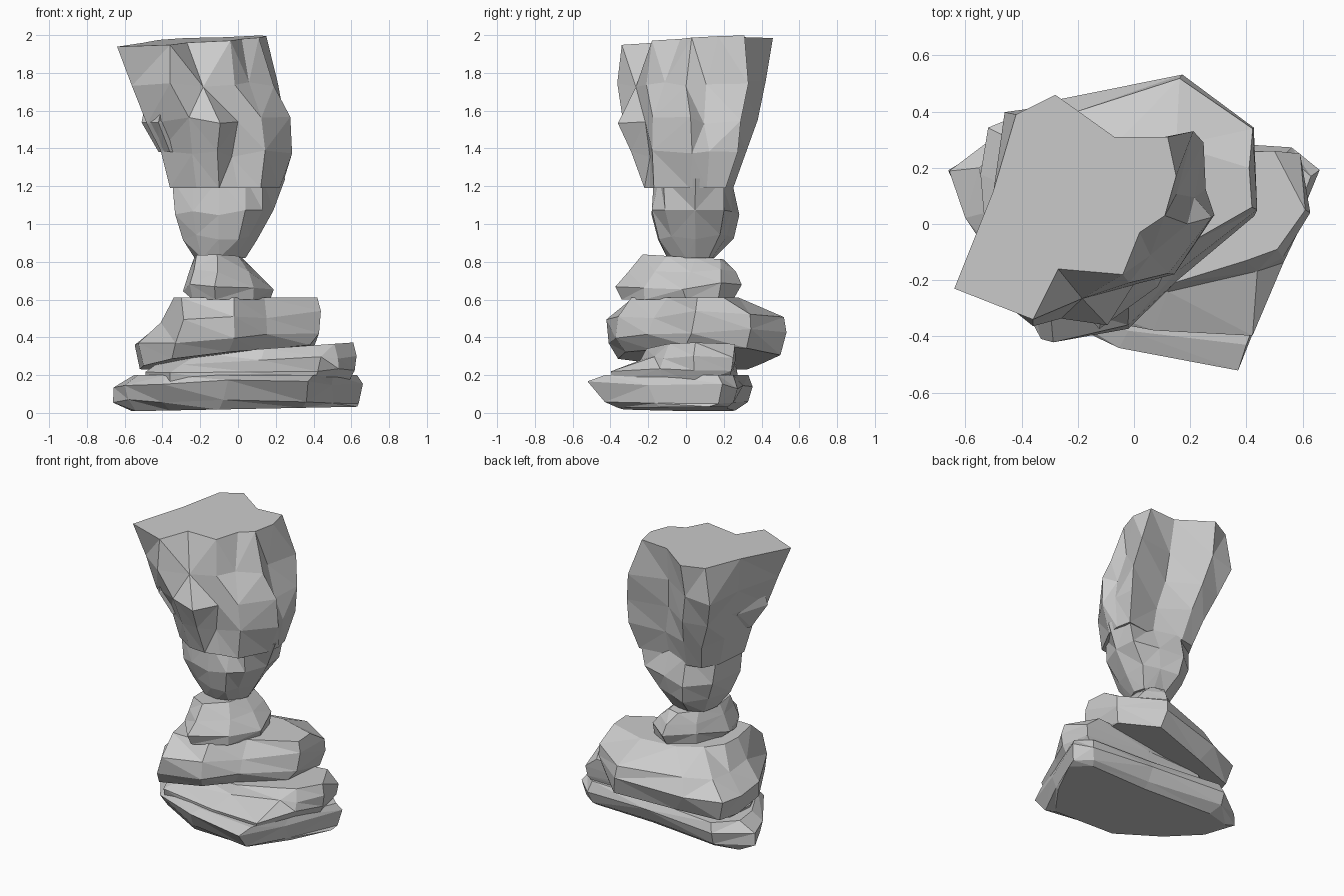
import bpy, bmesh, random

random.seed(4)


def rock(name, levels, jitter=0.012):
    """Loft faceted stone; each level is (z, tilt_x, tilt_y, outline)."""
    bm = bmesh.new()
    rings = []
    for i, (z, tx, ty, pts) in enumerate(levels):
        j = 0 if i in (0, len(levels) - 1) else jitter
        rings.append([bm.verts.new((
            x + random.uniform(-j, j) * 0.5,
            y + random.uniform(-j, j) * 0.5,
            min(2, max(0, z + tx * x + ty * y + random.uniform(-j, j) * 2))))
            for x, y in pts])
    n = len(rings[0])
    for a, b in zip(rings, rings[1:]):
        for k in range(n):
            m = (k + 1) % n
            bm.faces.new((a[k], a[m], b[m], b[k]))
    bm.faces.new(rings[0][::-1])
    bm.faces.new(rings[-1])
    bmesh.ops.triangulate(bm, faces=bm.faces[:])
    bmesh.ops.recalc_face_normals(bm, faces=bm.faces[:])
    me = bpy.data.meshes.new(name)
    bm.to_mesh(me)
    bm.free()
    ob = bpy.data.objects.new(name, me)
    bpy.context.collection.objects.link(ob)
    return ob


# Broad bottom slab
rock("base_slab", [
    (0.02, 0.02, 0, [(-.54, .04), (-.36, -.15), (-.1, -.33), (.34, -.36), (.5, -.14),
                     (.63, .12), (.52, .22), (.1, .22), (-.4, .26), (-.56, .22)]),
    (0.06, 0, 0, [(-.58, .02), (-.4, -.2), (-.08, -.38), (.36, -.43), (.5, -.16),
                  (.64, .17), (.54, .25), (.1, .26), (-.44, .33), (-.66, .19)]),
    (0.15, 0, -.04, [(-.6, .02), (-.4, -.28), (-.05, -.44), (.37, -.52), (.5, -.2),
                     (.66, .19), (.56, .27), (.1, .3), (-.44, .35), (-.66, .19)]),
    (0.2, 0, 0, [(-.53, .04), (-.38, -.24), (-.02, -.38), (.4, -.43), (.5, -.16),
                 (.63, .17), (.54, .25), (.1, .27), (-.42, .33), (-.55, .2)]),
], 0.006)

# Stepped slab above it, sloping down to the front
rock("stepped_slab", [
    (.15, 0, 0, [(-.48, 0), (-.36, -.28), (.05, -.37), (.4, -.38), (.5, -.12),
                 (.58, .05), (.52, .22), (.1, .24), (-.3, .27), (-.46, .18)]),
    (.22, .02, 0, [(-.49, 0), (-.36, -.3), (.07, -.38), (.42, -.4), (.53, -.14),
                   (.62, .04), (.58, .24), (.1, .25), (-.3, .27), (-.47, .2)]),
    (.27, .05, 0, [(-.44, 0), (-.3, -.25), (.12, -.24), (.44, -.17), (.53, -.12),
                   (.63, .04), (.59, .25), (.1, .26), (-.3, .26), (-.44, .18)]),
    (.33, .07, 0, [(-.35, .02), (-.2, -.18), (.14, -.21), (.4, -.13), (.51, -.09),
                   (.61, .05), (.5, .26), (.1, .25), (-.25, .23), (-.35, .16)]),
], 0.005)

# Thick ledge with a lobe at the back right
rock("ledge_rock", [
    (.31, .13, -.06, [(-.5, -.08), (-.35, -.36), (-.05, -.32), (.1, -.18), (.38, 0),
                      (.4, .32), (.2, .5), (-.2, .4), (-.48, .32), (-.52, .18)]),
    (.4, .08, 0, [(-.53, -.04), (-.33, -.41), (-.02, -.37), (.15, -.2), (.43, .03),
                  (.43, .34), (.17, .53), (-.28, .44), (-.52, .34), (-.55, .18)]),
    (.5, .06, 0, [(-.41, -.08), (-.29, -.42), (-.02, -.36), (.15, -.17), (.44, .05),
                  (.42, .34), (.16, .52), (-.24, .39), (-.4, .28), (-.42, .12)]),
    (.61, 0, 0, [(-.34, -.08), (-.3, -.28), (-.02, -.29), (.14, -.1), (.42, .06),
                 (.41, .2), (.15, .28), (-.1, .25), (-.25, .16), (-.33, .05)]),
], 0.007)

# Small neck stone
rock("neck_rock", [
    (.6, 0, 0, [(-.24, -.02), (-.24, -.2), (-.12, -.34), (.08, -.22), (.17, 0),
                (.12, .17), (-.03, .25), (-.18, .14)]),
    (.67, 0, .05, [(-.29, -.06), (-.26, -.21), (-.12, -.37), (.08, -.22), (.19, -.02),
                   (.12, .18), (-.03, .29), (-.19, .15)]),
    (.74, 0, 0, [(-.25, -.05), (-.23, -.2), (-.11, -.3), (.06, -.17), (.1, .02),
                 (.07, .18), (-.04, .26), (-.18, .14)]),
    (.825, 0, -.06, [(-.23, -.04), (-.22, -.17), (-.11, -.23), (0, -.1), (.02, .05),
                     (0, .18), (-.08, .2), (-.17, .1)]),
])

# Rounded foot of the tall boulder
rock("boulder_foot", [
    (.82, 0, 0, [(-.23, -.01), (-.19, -.08), (-.1, -.1), (-.02, -.07), (.02, 0),
                 (.04, .05), (.02, .12), (-.04, .14), (-.12, .15), (-.21, .1)]),
    (.93, 0, 0, [(-.29, -.07), (-.22, -.12), (-.1, -.15), (.0, -.14), (.06, -.08),
                 (.1, .05), (.08, .18), (-.03, .22), (-.15, .25), (-.27, .14)]),
    (1.06, 0, 0, [(-.33, -.12), (-.24, -.16), (-.1, -.18), (.04, -.18), (.13, -.11),
                  (.19, .05), (.17, .2), (0, .24), (-.17, .28), (-.31, .16)]),
    (1.24, 0, 0, [(-.35, -.12), (-.24, -.16), (-.1, -.17), (.04, -.14), (.13, -.12),
                  (.25, .05), (.21, .2), (0, .18), (-.17, .24), (-.33, .14)]),
], 0.007)

# Tall boulder flaring out to a slanted top, with grooves down its sides
rock("tall_boulder", [
    (1.19, 0, 0, [(-.36, -.12), (-.22, -.21), (-.1, -.22), (0, -.19), (.12, -.17), (.22, .02),
                  (.23, .11), (.21, .21), (0, .18), (-.18, .25), (-.28, .23), (-.34, .12)]),
    (1.37, 0, 0, [(-.41, -.15), (-.24, -.26), (-.11, -.29), (-.03, -.19), (.14, -.18), (.29, .03),
                  (.26, .12), (.25, .27), (0, .22), (-.2, .32), (-.32, .29), (-.39, .13)]),
    (1.55, 0, 0, [(-.48, -.2), (-.26, -.34), (-.09, -.36), (.0, -.22), (.12, -.18), (.28, .02),
                  (.21, .1), (.25, .29), (-.04, .25), (-.24, .38), (-.4, .34), (-.43, .13)]),
    (1.74, 0, 0, [(-.56, -.2), (-.36, -.36), (-.18, -.27), (-.02, -.21), (.06, -.11), (.19, .0),
                  (.15, .11), (.21, .33), (-.06, .28), (-.29, .42), (-.46, .4), (-.48, .12)]),
    (1.98, .05, .04, [(-.64, -.23), (-.36, -.34), (-.27, -.16), (-.04, -.18), (.02, -.03), (.11, .03),
                      (.15, .17), (.12, .31), (-.07, .31), (-.28, .46), (-.42, .39), (-.5, .12)]),
], 0.01)

# Protruding facet on the boulder's left side
rock("side_bulge", [
    (1.38, 0, 0, [(-.42, -.11), (-.36, -.2), (-.2, -.1), (-.32, .06)]),
    (1.54, 0, 0, [(-.51, -.16), (-.42, -.26), (-.2, -.1), (-.44, .06)]),
    (1.64, 0, 0, [(-.49, -.15), (-.4, -.26), (-.25, -.1), (-.42, .05)]),
], 0.004)
